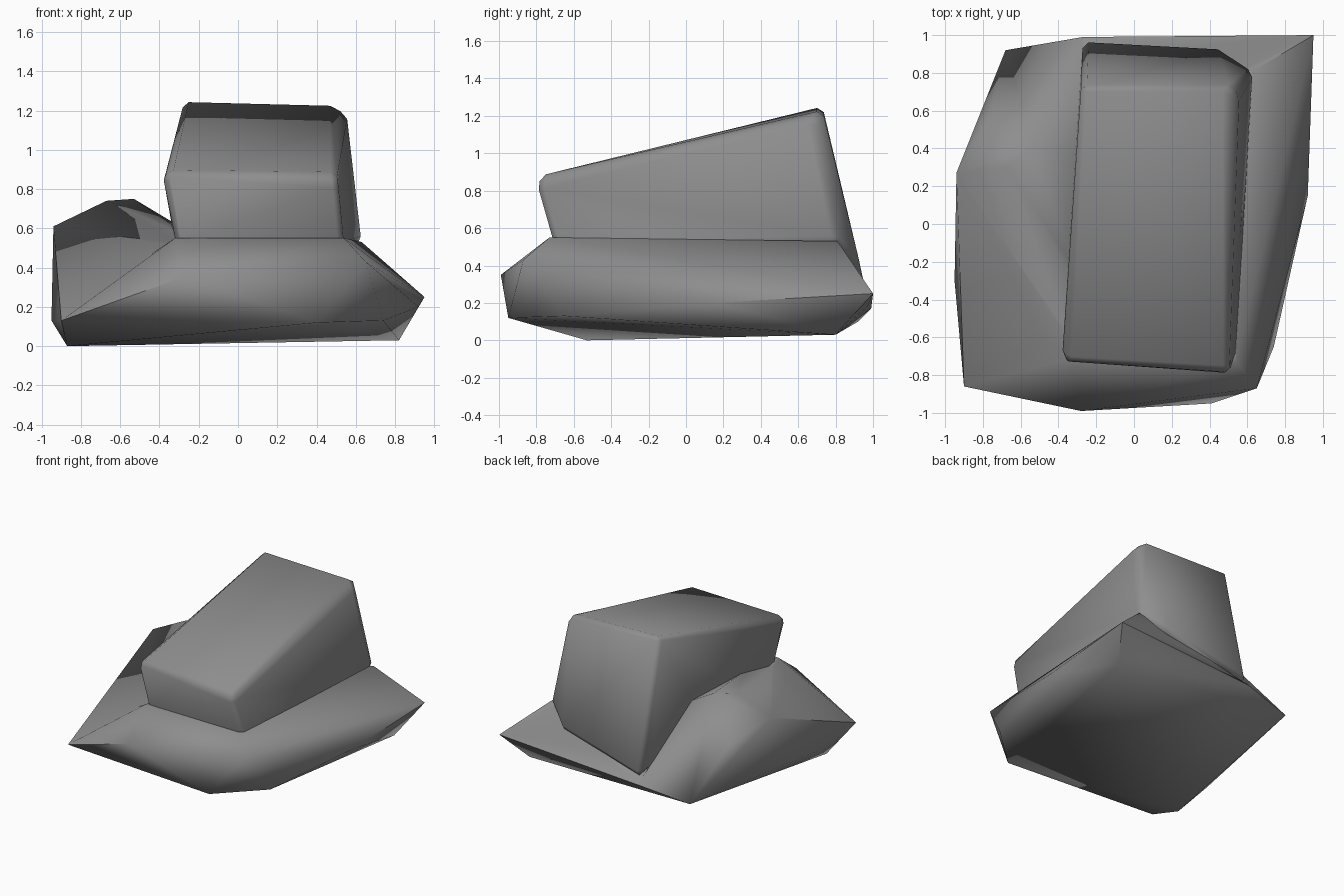
import bpy, bmesh, math

cube = bpy.data.objects.get("Cube")
if cube:
    bpy.data.objects.remove(cube, do_unlink=True)

# One stone colour
stone = bpy.data.materials.new("grey_stone")
stone.use_nodes = True
grey = (0.27, 0.27, 0.27, 1)
stone.diffuse_color = grey
bsdf = stone.node_tree.nodes["Principled BSDF"]
bsdf.inputs["Base Color"].default_value = grey
bsdf.inputs["Roughness"].default_value = 0.9


def chunk(name, points, bevel=0):
    """Convex piece of stone spanning a few corner points."""
    bm = bmesh.new()
    for p in points:
        bm.verts.new(p)
    hull = bmesh.ops.convex_hull(bm, input=bm.verts)
    spare = {v for v in hull["geom_interior"] + hull["geom_unused"]
             if isinstance(v, bmesh.types.BMVert)}
    bmesh.ops.delete(bm, geom=list(spare), context="VERTS")
    bmesh.ops.recalc_face_normals(bm, faces=bm.faces)
    if bevel:
        edges = [e for e in bm.edges if e.calc_face_angle(0) > math.radians(40)]
        bmesh.ops.bevel(bm, geom=edges, offset=bevel, segments=1,
                        affect="EDGES", clamp_overlap=True)
    mesh = bpy.data.meshes.new(name)
    bm.to_mesh(mesh)
    bm.free()
    mesh.materials.append(stone)
    obj = bpy.data.objects.new(name, mesh)
    bpy.context.collection.objects.link(obj)
    return obj


# Corners shared by neighbouring chunks
front_corner, left_foot = (-.9, -.86, .13), (-.95, -.3, .13)
heel, back_foot, back_low = (-.87, -.53, 0), (-.68, .92, .1), (-.27, .99, .17)
right_neck = (.63, .81, .53)

# Wide base with an undercut rim
base = chunk("boulder", [
    front_corner, left_foot, heel, back_foot, back_low, right_neck,
    (.41, -.95, .12), (.74, -.65, .13), (.82, .8, .03), (.95, 1, .25),
    (.92, .15, .2), (.65, -.87, .43), (-.28, -.99, .35), (.38, .97, .18),
    (.54, -.73, .55), (-.32, -.71, .55)])

# Low shoulder on the right side
shoulder = chunk("shoulder", [
    front_corner, left_foot, heel, back_foot, back_low,
    (-.94, .27, .61), (-.67, .3, .74), (-.53, .41, .75), (-.34, -.2, .62),
    (-.77, .55, .46), (-.3, -.7, .5), (-.28, .36, .6), (-.1, 0, .3)])

# Tall slanted block
block = chunk("tall_block", [
    (-.28, .73, 1.25), (.5, .73, 1.23), (.56, .68, 1.16),
    (-.36, -.73, .89), (.5, -.78, .88), (-.38, -.7, .84), (.51, -.79, .81),
    (-.31, -.69, .5), (.54, -.7, .5), (-.27, .97, .22), (.45, .93, .4),
    right_neck, (.2, 0, .2)], bevel=.03)

# Merge the chunks into one boulder
bpy.context.view_layer.objects.active = base
for part in (shoulder, block):
    mod = base.modifiers.new("merge", "BOOLEAN")
    mod.operation, mod.solver, mod.object = "UNION", "EXACT", part
    bpy.ops.object.modifier_apply(modifier=mod.name)
    bpy.data.objects.remove(part, do_unlink=True)

bpy.ops.object.select_all(action="DESELECT")
base.select_set(True)
bpy.ops.object.shade_smooth_by_angle(angle=math.radians(55))
